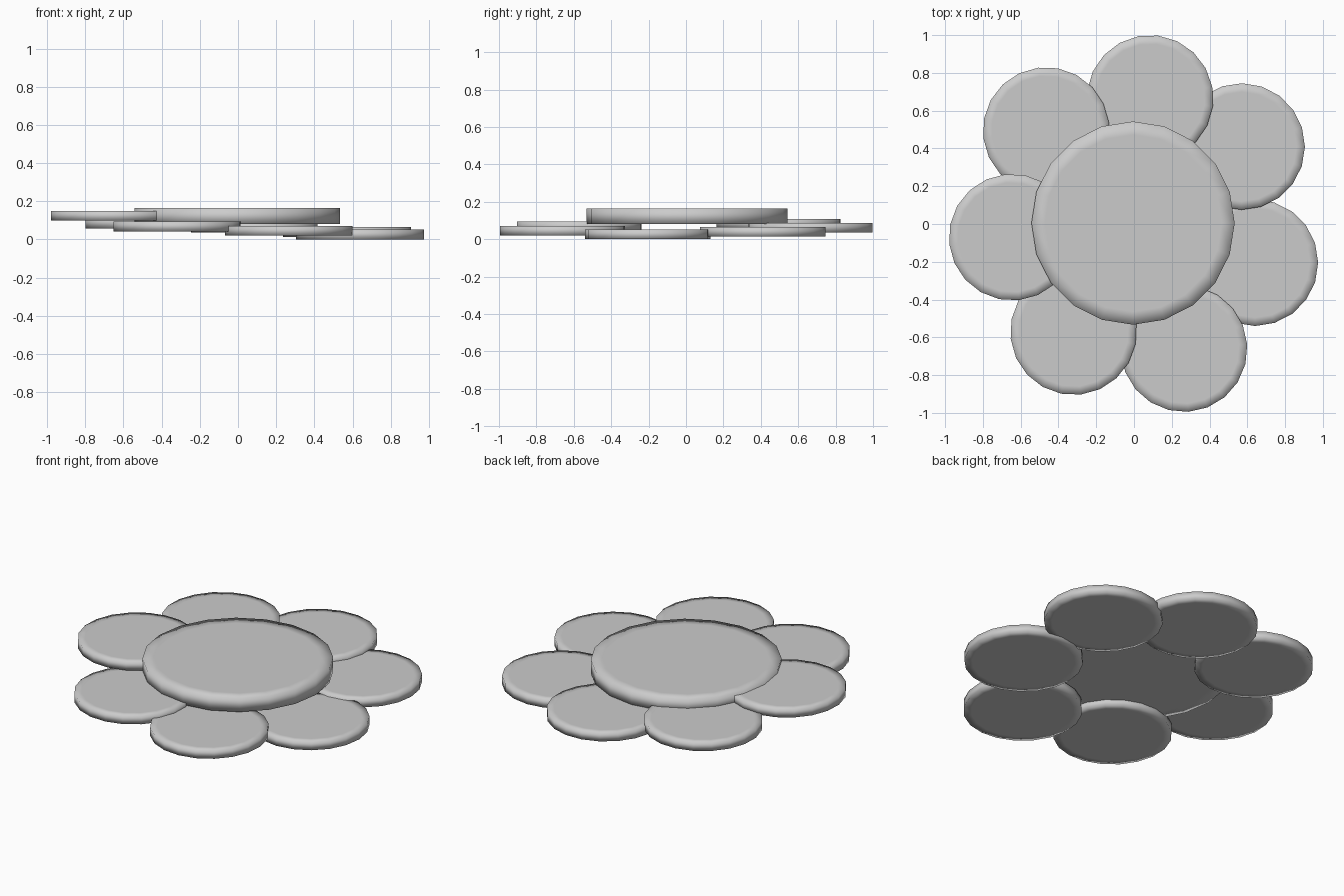
import bpy, bmesh, math
from mathutils import Matrix

if "Cube" in bpy.data.objects:
    bpy.data.objects.remove(bpy.data.objects["Cube"])

SIDES = 20


def disc(name, x, y, z0, z1, radius, rim, turn=0.0):
    """Flat disc with vertical sides, an inset ring on both caps and soft shading."""
    bm = bmesh.new()
    place = Matrix.Translation((x, y, (z0 + z1) / 2)) @ Matrix.Rotation(turn, 4, 'Z')
    bmesh.ops.create_cone(bm, cap_ends=True, cap_tris=False, segments=SIDES,
                          radius1=radius, radius2=radius, depth=z1 - z0, matrix=place)
    caps = [f for f in bm.faces if len(f.verts) == SIDES]
    bmesh.ops.inset_individual(bm, faces=caps, thickness=rim)
    for f in bm.faces:
        f.smooth = True
    mesh = bpy.data.meshes.new(name)
    bm.to_mesh(mesh)
    bm.free()
    obj = bpy.data.objects.new(name, mesh)
    bpy.context.collection.objects.link(obj)
    return obj


# Flower centre
disc("flower_centre", -0.005, 0.005, 0.08, 0.165, 0.538, 0.07)

# Petals, stacked like a spiral: x, y, bottom height
petals = [
    (0.64, -0.205, 0.0),
    (0.57, 0.41, 0.013),
    (0.265, -0.66, 0.02),
    (0.085, 0.665, 0.036),
    (-0.32, -0.57, 0.043),
    (-0.465, 0.495, 0.058),
    (-0.645, -0.07, 0.099),
]
for i, (x, y, z) in enumerate(petals):
    disc(f"petal_{i + 1}", x, y, z, z + 0.051, 0.335, 0.045, math.atan2(y, x))
